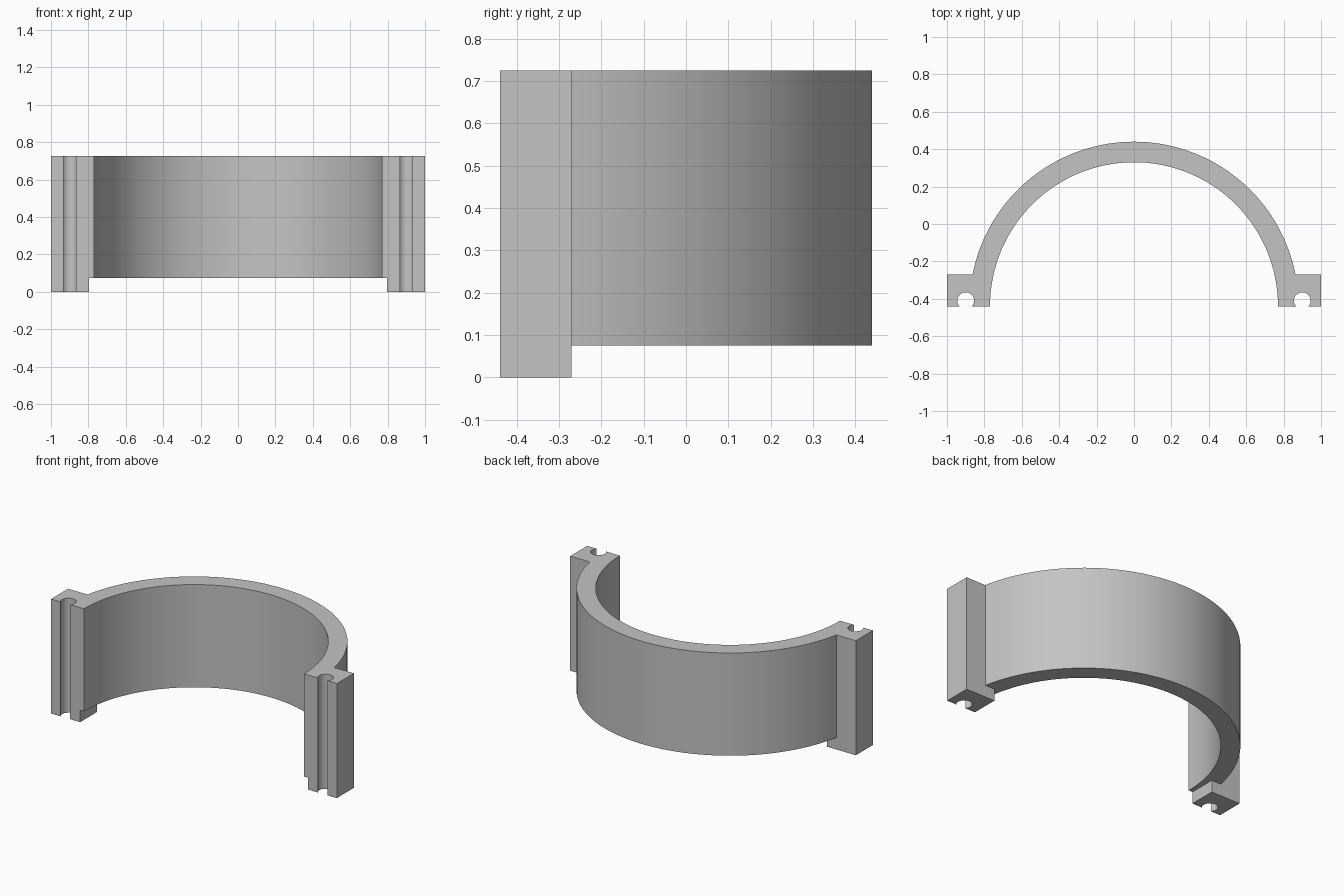
import bpy
import bmesh
from math import asin, cos, sin, pi

if "Cube" in bpy.data.objects:
    bpy.data.objects.remove(bpy.data.objects["Cube"], do_unlink=True)

FRONT, EAR_BACK = -0.44, -0.27
INNER_R, OUTER_R = 0.77, 0.88
EAR_IN, EAR_OUT = 0.797, 1.0
BAND_Z, TOP_Z = 0.075, 0.725
SLOT_X, SLOT_Y, SLOT_R = 0.9, -0.41, 0.045


def arc(cx, cy, radius, start, end, steps):
    """Points along an arc, both ends included."""
    angles = [start + (end - start) * i / steps for i in range(steps + 1)]
    return [(cx + radius * cos(a), cy + radius * sin(a)) for a in angles]


def mirrored(points):
    return [(-x, y) for x, y in reversed(points)]


bm = bmesh.new()
shared = {}


def add_face(points):
    """Flat face at the band's lower edge, sharing corners with its neighbours."""
    verts = []
    for x, y in points:
        key = (round(x, 4), round(y, 4))
        if key not in shared:
            shared[key] = bm.verts.new((x, y, BAND_Z))
        verts.append(shared[key])
    return bm.faces.new(verts)


def extrude(faces, height):
    result = bmesh.ops.extrude_face_region(bm, geom=faces)
    moved = [g for g in result["geom"] if isinstance(g, bmesh.types.BMVert)]
    bmesh.ops.translate(bm, verts=moved, vec=(0, 0, height))


# Half-ring band, notched where the ears join it
tilt = asin((EAR_BACK - FRONT) / OUTER_R)
outer = arc(0, FRONT, OUTER_R, tilt, pi - tilt, 72)
inner = arc(0, FRONT, INNER_R, pi, 0, 72)
notch = [(EAR_IN, FRONT), (EAR_IN, EAR_BACK)]
add_face(outer + mirrored(notch) + inner + notch)

# Ears with a round slot open to the front
mouth = asin((FRONT - SLOT_Y) / SLOT_R)
slot = arc(SLOT_X, SLOT_Y, SLOT_R, pi - mouth, mouth, 24)
ear = [(EAR_IN, FRONT)] + slot + [
    (EAR_OUT, FRONT), (EAR_OUT, EAR_BACK), outer[0], (EAR_IN, EAR_BACK)]
add_face(ear)
add_face(mirrored(ear))

# Raise the whole outline, then carry the ears down to the ground
bmesh.ops.recalc_face_normals(bm, faces=bm.faces[:])
extrude(bm.faces[:], TOP_Z - BAND_Z)
feet = [f for f in bm.faces
        if all(abs(v.co.z - BAND_Z) < 0.001 for v in f.verts)
        and any(abs(v.co.x) > 0.99 for v in f.verts)]
extrude(feet, -BAND_Z)
bmesh.ops.recalc_face_normals(bm, faces=bm.faces[:])

mesh = bpy.data.meshes.new("half_ring_clamp")
bm.to_mesh(mesh)
bm.free()
clamp = bpy.data.objects.new("half_ring_clamp", mesh)
bpy.context.collection.objects.link(clamp)

# Plain grey finish
grey = bpy.data.materials.new("light_grey")
grey.use_nodes = True
colour = (0.55, 0.55, 0.55, 1)
grey.diffuse_color = colour
grey.node_tree.nodes["Principled BSDF"].inputs["Base Color"].default_value = colour
mesh.materials.append(grey)

bpy.ops.object.select_all(action="DESELECT")
clamp.select_set(True)
bpy.context.view_layer.objects.active = clamp
bpy.ops.object.shade_smooth_by_angle()
